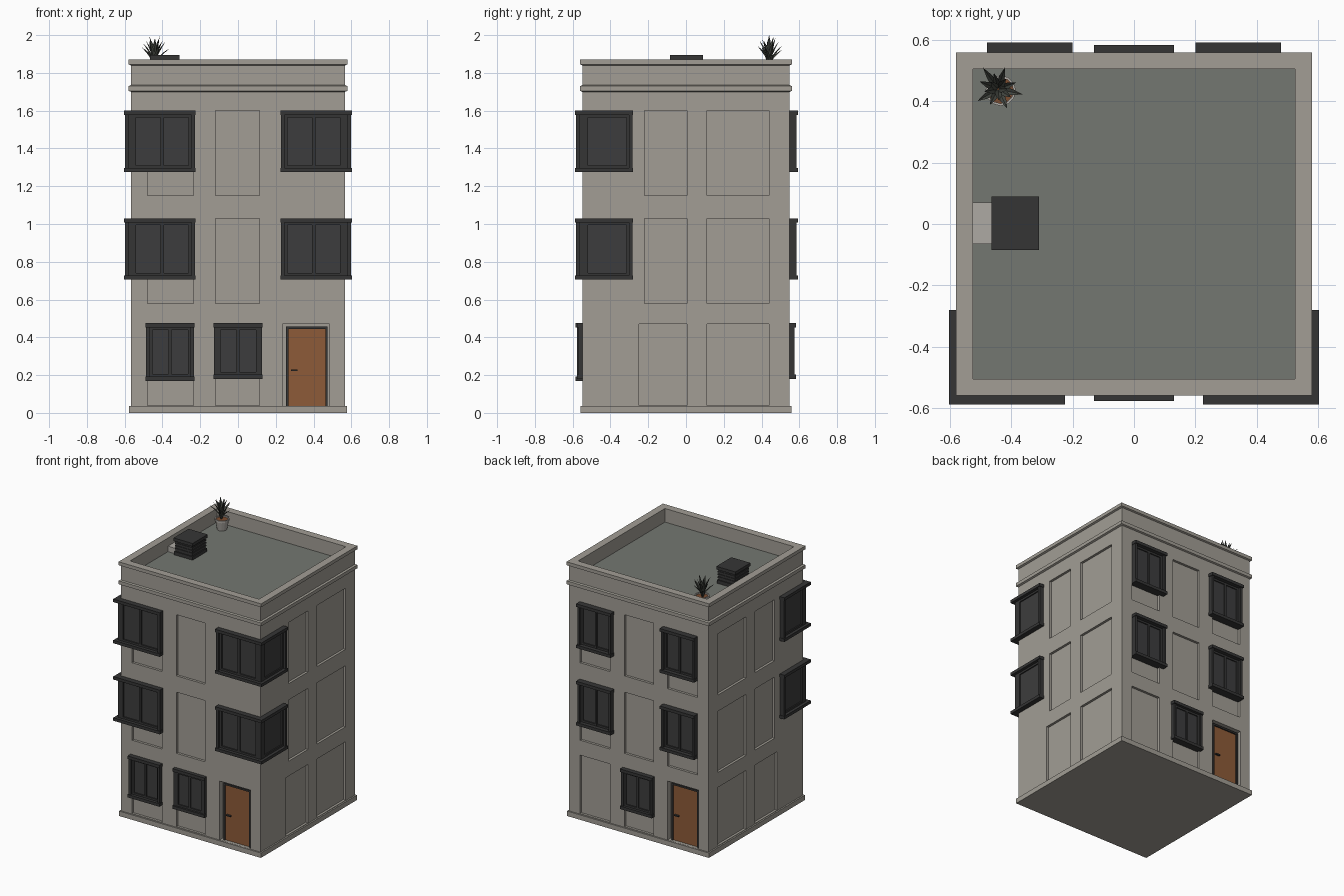
import bpy, bmesh, math, random
from mathutils import Vector

if "Cube" in bpy.data.objects:
    bpy.data.objects.remove(bpy.data.objects["Cube"])
random.seed(4)


def mat(name, r, g, b):
    m = bpy.data.materials.new(name)
    m.diffuse_color = (r, g, b, 1)
    m.use_nodes = True
    m.node_tree.nodes["Principled BSDF"].inputs["Base Color"].default_value = m.diffuse_color
    return m


WALL = mat("concrete", 0.36, 0.34, 0.30)
ROOF = mat("roof_felt", 0.175, 0.185, 0.165)
FRAME = mat("dark_metal", 0.036, 0.036, 0.036)
GLASS = mat("dark_glass", 0.046, 0.046, 0.047)
WOOD = mat("door_wood", 0.27, 0.105, 0.04)
POT = mat("pot_grey", 0.42, 0.40, 0.37)
LEAF = mat("leaf_dark", 0.06, 0.066, 0.055)
SOIL = mat("soil", 0.20, 0.075, 0.03)


def box(bm, x0, x1, y0, y1, z0, z1, mi=0):
    a, b = sorted((x0, x1))
    c, d = sorted((y0, y1))
    r = bmesh.ops.create_cube(bm, size=1)
    for v in r["verts"]:
        v.co = ((a + b) / 2 + v.co.x * (b - a), (c + d) / 2 + v.co.y * (d - c),
                (z0 + z1) / 2 + v.co.z * (z1 - z0))
    for f in {f for v in r["verts"] for f in v.link_faces}:
        f.material_index = mi


def finish(bm, name, *mats):
    bmesh.ops.recalc_face_normals(bm, faces=bm.faces[:])
    me = bpy.data.meshes.new(name)
    bm.to_mesh(me)
    bm.free()
    for m in mats:
        me.materials.append(m)
    ob = bpy.data.objects.new(name, me)
    bpy.context.collection.objects.link(ob)
    return ob


W, D, RZ = 0.567, 0.549, 1.77
FLOORS = (0.58, 1.15)

# Building shell: rectangular loops lofted up the wall, over the parapet, down to the roof
bm = bmesh.new()
prev = None
for hx, hy, z in ((.578, .559, 0), (.578, .559, .036), (W, D, .036), (W, D, 1.70),
                  (.58, .56, 1.705), (.58, .56, 1.73), (W, D, 1.735), (W, D, 1.84),
                  (.58, .56, 1.845), (.58, .56, 1.87), (.525, .505, 1.87), (.525, .505, RZ)):
    ring = [bm.verts.new((sx * hx, sy * hy, z)) for sx, sy in ((-1, -1), (1, -1), (1, 1), (-1, 1))]
    if prev:
        for i in range(4):
            j = (i + 1) % 4
            bm.faces.new((prev[i], prev[j], ring[j], ring[i]))
    else:
        bm.faces.new(ring[::-1])
    prev = ring
bm.faces.new(prev).material_index = 1
shell = finish(bm, "building_shell", WALL, ROOF)

# Recessed wall panels and door openings, cut from the shell
bm = bmesh.new()
P = 0.018
for z in FLOORS:
    for s in (-1, 1):
        box(bm, -.118, .115, s * (D - P), s * .7, z, z + .45)
        box(bm, s * (W - P), s * .7, -.22, .005, z, z + .45)
        box(bm, s * (W - P), s * .7, .11, .44, z, z + .45)
        box(bm, s * .235, s * .48, D - P, .7, z, z + .45)
    box(bm, -.48, -.235, -D + P, -.7, z, z + .45)
for s in (-1, 1):
    box(bm, s * (W - P), s * .7, -.25, .005, .04, .47)
    box(bm, s * (W - P), s * .7, .11, .44, .04, .47)
    box(bm, s * .235, s * .48, s * (D - P), s * .7, .04, .47)
    box(bm, -s * .235, -s * .485, s * (D - .04), s * .7, .037, .47)
    box(bm, -.118, .115, s * (D - P), s * .7, .04, .47)
cutter = finish(bm, "panel_cutter", WALL)
cutter.hide_render = True
mod = shell.modifiers.new("panels", "BOOLEAN")
mod.operation = "DIFFERENCE"
mod.solver = "EXACT"
mod.object = cutter
bpy.context.view_layer.objects.active = shell
bpy.ops.object.modifier_apply(modifier=mod.name)
bpy.data.objects.remove(cutter)


# Flat windows: projecting head and sill, jambs, two sashes with inset glass
def window(name, x0, x1, z0, z1, s, out):
    bm = bmesh.new()
    t, back = .022, s * (D - .03)
    box(bm, x0, x1, back, s * out, z1 - t, z1)
    box(bm, x0, x1, back, s * out, z0, z0 + t)
    for a, b in ((x0 + .004, x0 + t), (x1 - t, x1 - .004)):
        box(bm, a, b, back, s * (out - .008), z0 + t, z1 - t)
    mid = (x0 + x1) / 2
    box(bm, x0 + t, x1 - t, back, s * (D + .006), z0 + t, z1 - t, 1)
    for a in (x0 + t, mid - .008, x1 - t - .014):
        box(bm, a, a + .015, back, s * (D + .015), z0 + t, z1 - t)
    for a in (z0 + t, z1 - t - .014):
        box(bm, x0 + t, x1 - t, back, s * (D + .014), a, a + .014)
    finish(bm, name, FRAME, GLASS)


window("front_left_window", -.49, -.23, .17, .475, -1, .585)
window("front_middle_window", -.13, .13, .18, .475, -1, .577)
window("back_middle_window", -.13, .13, .18, .475, 1, .583)
for z in FLOORS:
    for s in (-1, 1):
        window("back_window", min(s * .2, s * .48), max(s * .2, s * .48), z + .125, z + .45, 1, .592)


# Corner windows wrapping round the two front corners
def corner_window(s, z0, z1):
    bm = bmesh.new()
    t, X, Y, xi, yi = .022, .604, -.588, .225, -.28
    for a in (z0, z1 - t):
        box(bm, s * xi, s * X, -.52, Y, a, a + t)
        box(bm, s * .54, s * X, -.52, yi, a, a + t)
    lo, hi = z0 + t, z1 - t
    box(bm, s * (xi + .003), s * (xi + t), -.52, Y + .006, lo, hi)
    box(bm, s * .54, s * (X - .006), yi - t, yi - .003, lo, hi)
    box(bm, s * (xi + t), s * .573, -.52, -.555, lo, hi, 1)
    box(bm, s * .54, s * .573, -.555, yi - t, lo, hi, 1)
    for a, b in ((xi + t, xi + t + .014), (.393, .41), (.548, .583)):
        box(bm, s * a, s * b, -.52, -.565, lo, hi)
    for a, b in ((-.565, -.535), (yi - t - .014, yi - t)):
        box(bm, s * .54, s * .583, a, b, lo, hi)
    for a in (lo, hi - .014):
        box(bm, s * (xi + t), s * .582, -.52, -.564, a, a + .014)
        box(bm, s * .54, s * .582, -.52, yi - t, a, a + .014)
    finish(bm, "corner_window", FRAME, GLASS)


for z in FLOORS:
    for s in (-1, 1):
        corner_window(s, z + .125, z + .45)

# Doors: front on the right, back rotated half a turn
for name, s in (("front_door", -1), ("back_door", 1)):
    bm = bmesh.new()
    f = -s
    box(bm, f * .267, f * .463, s * .49, s * .525, .037, .445)
    for a, b in ((.255, .267), (.463, .475)):
        box(bm, f * a, f * b, s * .49, s * .535, .037, .457, 1)
    box(bm, f * .267, f * .463, s * .49, s * .535, .445, .457, 1)
    box(bm, f * .28, f * .315, s * .52, s * .54, .222, .23, 1)
    finish(bm, name, WOOD, FRAME)

# Rooftop air unit: housing, overhanging lid, base, side slats and duct to the parapet
bm = bmesh.new()
box(bm, -.465, -.31, -.085, .09, 1.872, 1.895)
box(bm, -.455, -.32, -.075, .08, RZ + .015, 1.873)
box(bm, -.462, -.313, -.082, .087, RZ - .005, RZ + .025)
for i in range(3):
    z = RZ + .04 + i * .02
    box(bm, -.459, -.316, -.079, .084, z, z + .009)
box(bm, -.527, -.45, -.065, .07, RZ - .005, RZ + .04, 1)
finish(bm, "roof_air_unit", FRAME, POT)

# Plant pot with soil
PX, PY = -.435, .435
bm = bmesh.new()
rings = []
for r, z in ((.034, RZ), (.046, 1.835), (.050, 1.835), (.050, 1.85), (.042, 1.85), (.042, 1.84)):
    rings.append([bm.verts.new((PX + r * math.cos(i * math.tau / 12), PY + r * math.sin(i * math.tau / 12), z))
                  for i in range(12)])
for a, b in zip(rings, rings[1:]):
    for i in range(12):
        j = (i + 1) % 12
        bm.faces.new((a[i], a[j], b[j], b[i]))
bm.faces.new(rings[0][::-1])
bm.faces.new(rings[-1]).material_index = 1
finish(bm, "plant_pot", POT, SOIL)

# Plant: pointed arching leaves around a short stem
bm = bmesh.new()
N = 15
for k in range(N):
    ang = k * 2.4
    reach = .03 + .06 * k / N
    top = .16 - .075 * k / N + random.uniform(-.008, .008) if k else .16
    u = Vector((math.cos(ang), math.sin(ang), 0))
    side = Vector((-u.y, u.x, 0))
    last = None
    for t, w in ((0, .005), (.35, .012), (.7, .009), (1, 0)):
        c = Vector((PX - .008, PY + .005, 1.84)) + u * reach * t ** 1.4
        c.z += top * t ** .8
        if w:
            row = [bm.verts.new(c - side * w), bm.verts.new(c - Vector((0, 0, .004)) + u * .003),
                   bm.verts.new(c + side * w)]
            if last:
                for i in (0, 1):
                    bm.faces.new((last[i], last[i + 1], row[i + 1], row[i]))
            last = row
        else:
            tip = bm.verts.new(c)
            for i in (0, 1):
                bm.faces.new((last[i], last[i + 1], tip))
finish(bm, "plant_leaves", LEAF)
